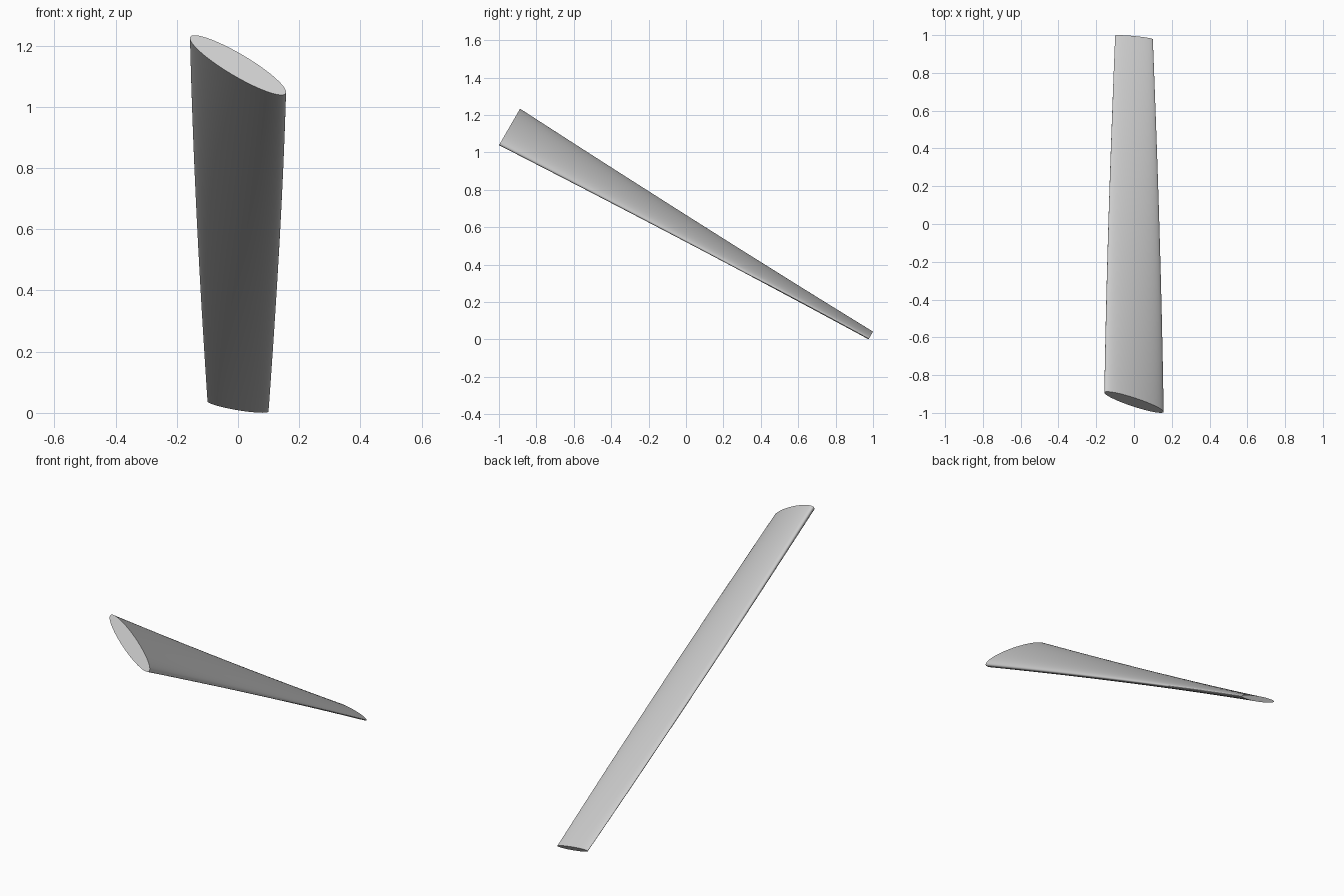
import bpy, bmesh
from math import sin, cos, pi, radians
from mathutils import Vector

cube = bpy.data.objects.get("Cube")
if cube:
    bpy.data.objects.remove(cube, do_unlink=True)

# One plain grey for the whole blade
grey = bpy.data.materials.new("light_grey")
grey.use_nodes = True
colour = (0.6, 0.6, 0.6, 1)
grey.diffuse_color = colour
grey.node_tree.nodes["Principled BSDF"].inputs["Base Color"].default_value = colour

# The span slopes down by 30 degrees from the broad root to the narrow tip
ROOT = Vector((0, -0.9435, 1.136))
TIP = Vector((0, 0.988, 0.021))
ACROSS = Vector((1, 0, 0))
span = (TIP - ROOT).normalized()
UP = ACROSS.cross(span).normalized()
SIDES, STEPS = 64, 32


def mix(a, b, t):
    return a + (b - a) * t


def section(bm, t):
    """Elliptical cross-section, tapered and twisted along the span."""
    half_chord = mix(0.189, 0.1015, t)
    half_thick = mix(0.04, 0.014, t)
    twist = radians(mix(-34.7, -11, t))
    centre = ROOT.lerp(TIP, t)
    ring = []
    for i in range(SIDES):
        a = 2 * pi * i / SIDES
        u, w = half_chord * cos(a), half_thick * sin(a)
        x = u * cos(twist) - w * sin(twist)
        v = u * sin(twist) + w * cos(twist)
        ring.append(bm.verts.new(centre + ACROSS * x + UP * v))
    return ring


# Loft the sections and cap both ends
bm = bmesh.new()
rings = [section(bm, s / STEPS) for s in range(STEPS + 1)]
for a, b in zip(rings, rings[1:]):
    for i in range(SIDES):
        j = (i + 1) % SIDES
        bm.faces.new((a[i], a[j], b[j], b[i]))
bm.faces.new(rings[0])
bm.faces.new(rings[-1])
bmesh.ops.recalc_face_normals(bm, faces=bm.faces)

mesh = bpy.data.meshes.new("twisted_blade")
bm.to_mesh(mesh)
bm.free()
mesh.materials.append(grey)
blade = bpy.data.objects.new("twisted_blade", mesh)
bpy.context.collection.objects.link(blade)

# Smooth skin with crisp cap edges
bpy.ops.object.select_all(action='DESELECT')
blade.select_set(True)
bpy.context.view_layer.objects.active = blade
bpy.ops.object.shade_smooth_by_angle(angle=radians(35))
